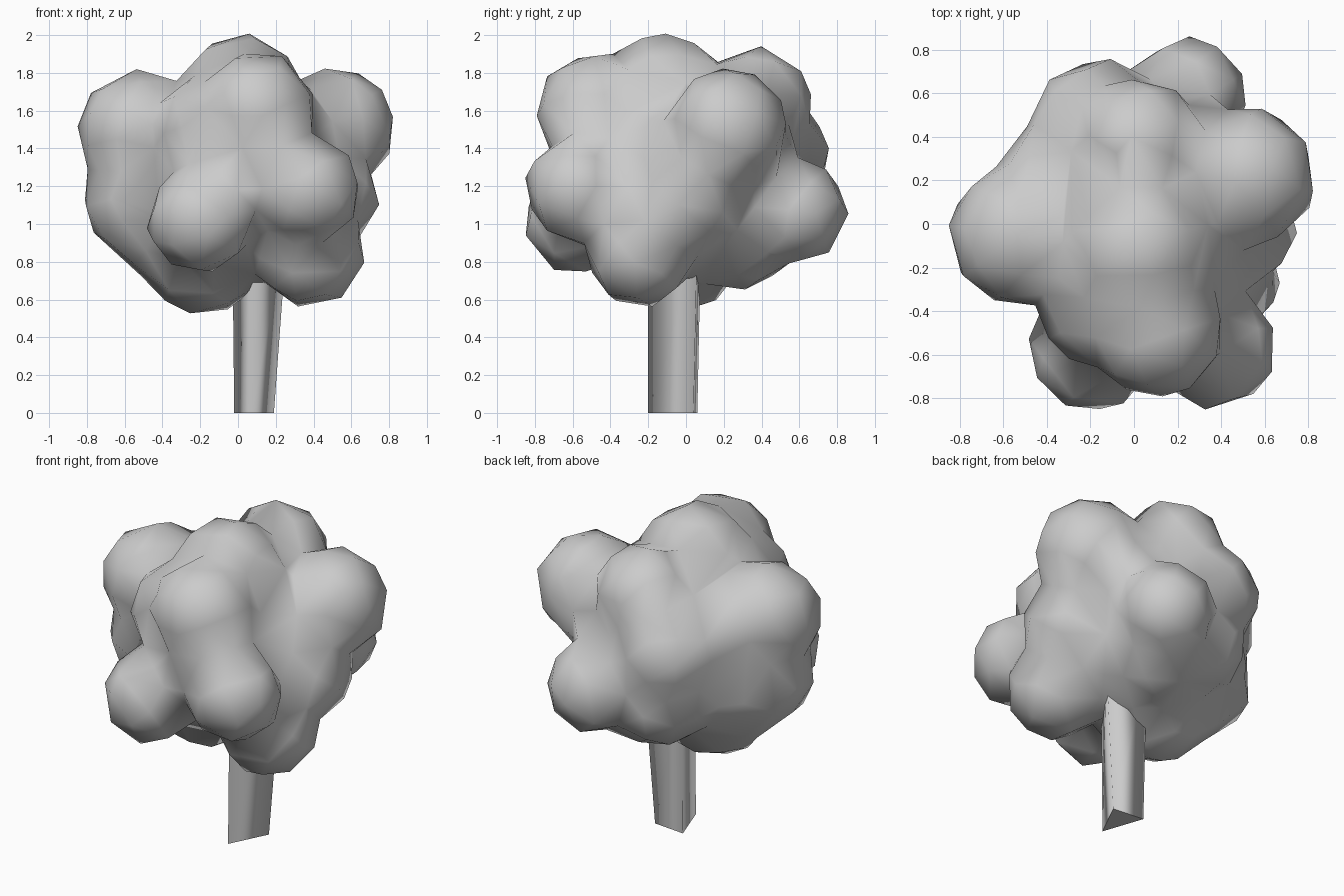
import bpy, bmesh
from mathutils import Matrix

if "Cube" in bpy.data.objects:
    bpy.data.objects.remove(bpy.data.objects["Cube"])

# Foliage lobes: x, y, z, radius
LOBES = [
    (0.0, 0.0, 1.25, 0.60),       # core
    (0.02, -0.12, 1.67, 0.35),    # crown
    (-0.53, -0.05, 1.49, 0.335),  # left upper
    (-0.50, -0.03, 1.13, 0.335),  # left lower
    (-0.18, -0.05, 0.87, 0.36),   # underside left
    (0.10, -0.48, 1.60, 0.325),   # front top
    (-0.20, -0.58, 1.02, 0.295),  # front lower left
    (0.37, -0.57, 1.18, 0.295),   # front lower right
    (0.38, -0.24, 0.85, 0.305),   # right lower
    (0.45, 0.0, 1.14, 0.31),      # right middle
    (0.52, 0.22, 1.51, 0.33),     # right upper
    (0.24, 0.58, 1.07, 0.29),     # back lower right
    (0.02, 0.37, 1.64, 0.31),     # back top
    (-0.16, 0.44, 1.36, 0.33),    # back middle
    (-0.10, 0.40, 1.05, 0.32),    # back lower
]
# Softer masses bridging the lobes
FILLS = [
    (-0.15, -0.37, 1.50, 0.30),   # front top left
    (0.07, -0.48, 1.28, 0.28),    # front middle
    (-0.33, 0.19, 1.42, 0.31),    # back left upper
    (-0.31, 0.20, 1.10, 0.30),    # back left lower
    (-0.38, 0.0, 0.99, 0.31),     # left underside
    (0.10, 0.28, 0.97, 0.33),     # back underside
    (0.28, 0.30, 1.36, 0.30),     # back right
]


def add_object(name, bm):
    mesh = bpy.data.meshes.new(name)
    bm.to_mesh(mesh)
    bm.free()
    obj = bpy.data.objects.new(name, mesh)
    bpy.context.collection.objects.link(obj)
    return obj


# Canopy: overlapping lobes fused into one skin, then reduced to low poly
bm = bmesh.new()
for x, y, z, r in LOBES + FILLS:
    bmesh.ops.create_icosphere(bm, subdivisions=3, radius=r - 0.015,
                               matrix=Matrix.Translation((x, y, z)))
canopy = add_object("canopy", bm)
remesh = canopy.modifiers.new("fuse", 'REMESH')
remesh.mode = 'VOXEL'
remesh.voxel_size = 0.035
relax = canopy.modifiers.new("relax", 'SMOOTH')
relax.factor = 0.5
relax.iterations = 9
reduce = canopy.modifiers.new("reduce", 'DECIMATE')
reduce.ratio = 0.022
bpy.context.view_layer.objects.active = canopy
canopy.select_set(True)
for mod in list(canopy.modifiers):
    bpy.ops.object.modifier_apply(modifier=mod.name)
bpy.ops.object.shade_smooth()

# Trunk: three-sided, widening slightly toward the canopy
bm = bmesh.new()
base = [(0.07, -0.20), (0.19, 0.04), (-0.02, 0.06)]
top = [(0.08, -0.20), (0.26, 0.06), (-0.03, 0.08)]
low = [bm.verts.new((x, y, 0.0)) for x, y in base]
high = [bm.verts.new((x, y, 0.95)) for x, y in top]
bm.faces.new(low[::-1])
bm.faces.new(high)
for i in range(3):
    j = (i + 1) % 3
    face = bm.faces.new((low[i], low[j], high[j], high[i]))
    face.smooth = True
add_object("trunk", bm)
